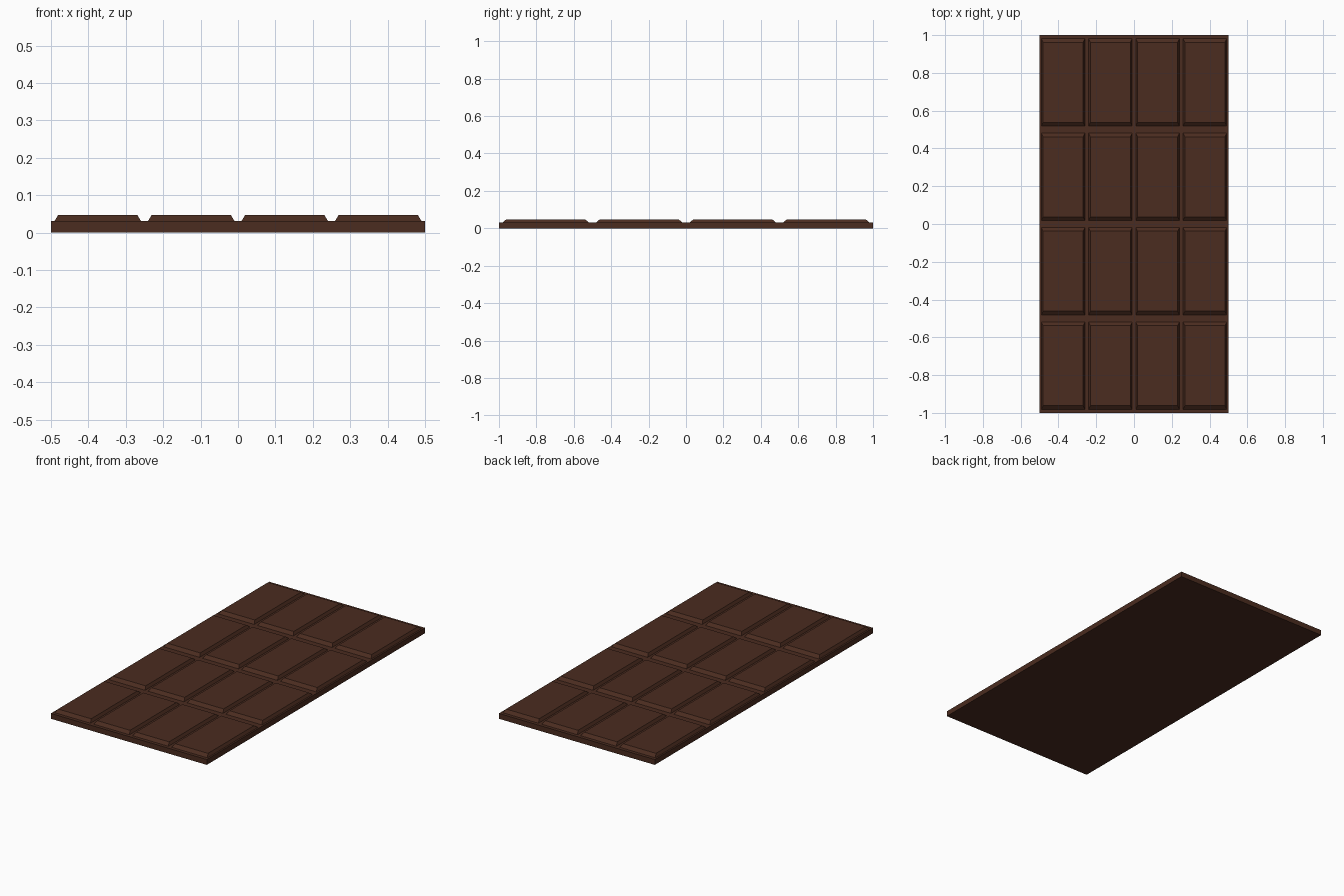
import bpy, bmesh

if "Cube" in bpy.data.objects:
    bpy.data.objects.remove(bpy.data.objects["Cube"])

BASE_H, TOP_H = 0.031, 0.047

bm = bmesh.new()

# 4 x 4 grid of squares forms the upper face of the slab
bmesh.ops.create_grid(bm, x_segments=4, y_segments=4, size=0.5)
bmesh.ops.translate(bm, verts=bm.verts, vec=(0, 0, BASE_H))
squares = bm.faces[:]

# slab sides and flat underside
rim = [e for e in bm.edges if e.is_boundary]
side = bmesh.ops.extrude_edge_only(bm, edges=rim)["geom"]
for v in side:
    if isinstance(v, bmesh.types.BMVert):
        v.co.z = 0
bmesh.ops.holes_fill(bm, edges=[e for e in bm.edges if e.is_boundary], sides=0)

# grooves between the squares, then raised blocks with sloping sides
bmesh.ops.inset_individual(bm, faces=squares, thickness=0.0135)
bmesh.ops.inset_individual(bm, faces=squares, thickness=0.0135)
for f in squares:
    for v in f.verts:
        v.co.z = TOP_H

# bar is twice as long as it is wide
bmesh.ops.scale(bm, verts=bm.verts, vec=(1, 2, 1))
bmesh.ops.recalc_face_normals(bm, faces=bm.faces)

mesh = bpy.data.meshes.new("chocolate_bar")
bm.to_mesh(mesh)
bm.free()
bar = bpy.data.objects.new("chocolate_bar", mesh)
bpy.context.collection.objects.link(bar)

# dark brown chocolate
mat = bpy.data.materials.new("chocolate")
mat.diffuse_color = (0.07, 0.025, 0.014, 1)
mat.use_nodes = True
mat.node_tree.nodes["Principled BSDF"].inputs["Base Color"].default_value = mat.diffuse_color
mesh.materials.append(mat)
